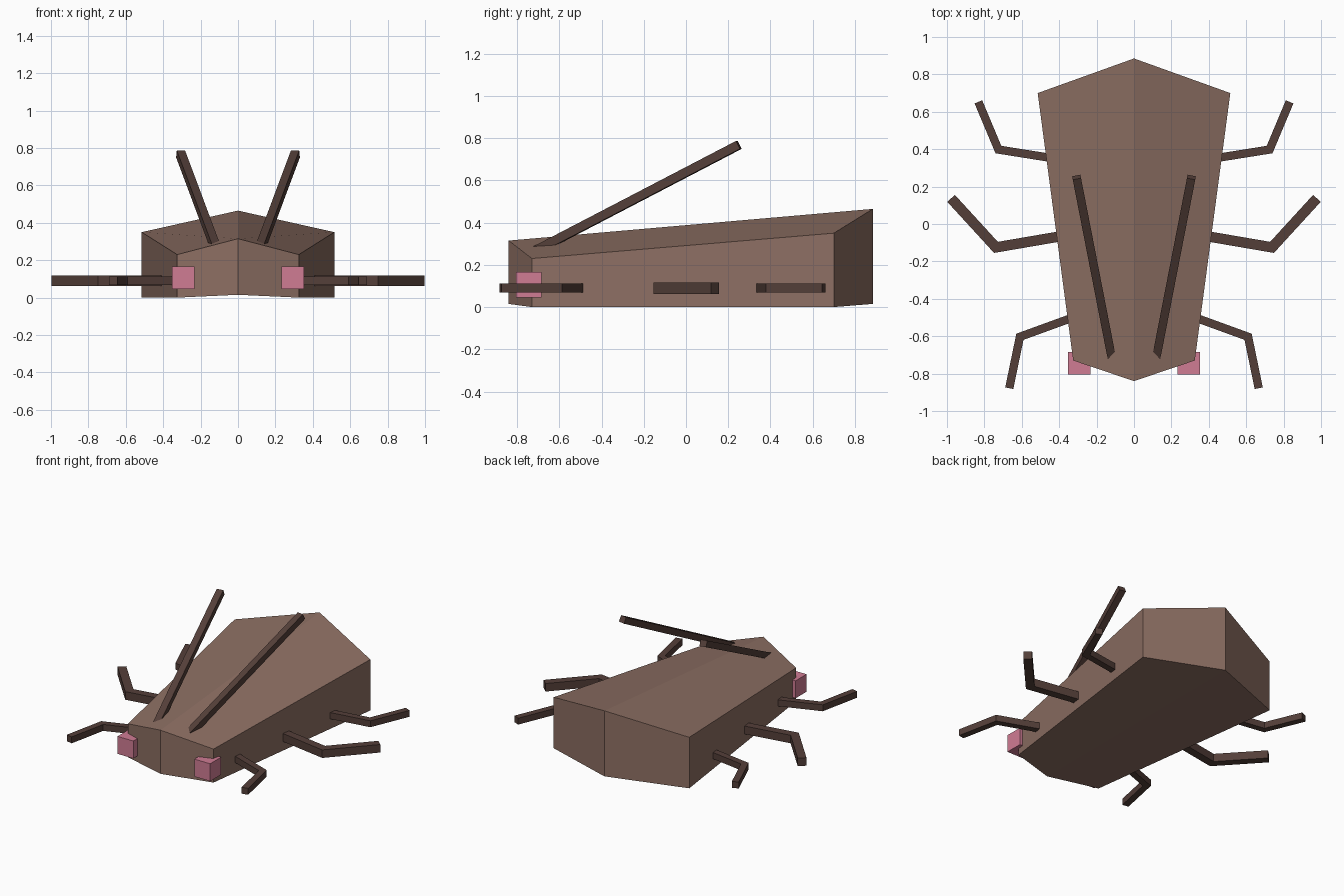
import bpy, bmesh
from mathutils import Vector

cube = bpy.data.objects.get("Cube")
if cube:
    bpy.data.objects.remove(cube, do_unlink=True)


def material(name, rgb):
    lin = [((c / 255 + 0.055) / 1.055) ** 2.4 for c in rgb] + [1.0]
    m = bpy.data.materials.new(name)
    m.use_nodes = True
    m.diffuse_color = lin
    m.node_tree.nodes["Principled BSDF"].inputs["Base Color"].default_value = lin
    return m


BROWN = material("shell_brown", (141, 111, 99))
DARK = material("limb_dark_brown", (84, 63, 57))
PINK = material("eye_pink", (208, 124, 148))


def finish(name, bm, mat, mirror=False):
    bmesh.ops.recalc_face_normals(bm, faces=bm.faces)
    me = bpy.data.meshes.new(name)
    bm.to_mesh(me)
    bm.free()
    me.materials.append(mat)
    ob = bpy.data.objects.new(name, me)
    bpy.context.collection.objects.link(ob)
    if mirror:
        mod = ob.modifiers.new("mirror", 'MIRROR')
        mod.use_mirror_merge = False
    return ob


def rod(name, points, width, height):
    """Square rod along a path, with mitred bends, mirrored in x."""
    pts = [Vector(p) for p in points]
    dirs = [(b - a).normalized() for a, b in zip(pts, pts[1:])]
    bm = bmesh.new()
    rings = []
    for i, p in enumerate(pts):
        before, after = dirs[max(i - 1, 0)], dirs[min(i, len(dirs) - 1)]
        t = (before + after).normalized()
        side = t.cross(Vector((0, 0, 1))).normalized()
        up = side.cross(t)
        side = side * (width / 2 / t.dot(after))
        up = up * (height / 2)
        rings.append([bm.verts.new(p + side * a + up * b)
                      for a, b in ((-1, -1), (1, -1), (1, 1), (-1, 1))])
    for r, s in zip(rings, rings[1:]):
        for k in range(4):
            n = (k + 1) % 4
            bm.faces.new((r[k], r[n], s[n], s[k]))
    bm.faces.new(rings[0])
    bm.faces.new(rings[-1])
    return finish(name, bm, DARK, True)


# Body: wedge with a ridge along the middle; columns are (x, y, bottom, top)
columns = [(0, -0.84, 0.015, 0.315), (0.325, -0.73, 0, 0.23),
           (0.515, 0.70, 0, 0.35), (0, 0.885, 0.015, 0.465),
           (-0.515, 0.70, 0, 0.35), (-0.325, -0.73, 0, 0.23)]
bm = bmesh.new()
low = [bm.verts.new((x, y, b)) for x, y, b, t in columns]
top = [bm.verts.new((x, y, t)) for x, y, b, t in columns]
for i in range(6):
    j = (i + 1) % 6
    bm.faces.new((low[i], low[j], top[j], top[i]))
for ring in (low, top):
    bm.faces.new(ring[0:4])
    bm.faces.new((ring[0], ring[3], ring[4], ring[5]))
finish("body", bm, BROWN)

# Eyes: cubes at the front corners
bm = bmesh.new()
bmesh.ops.create_cube(bm, size=0.12)
bmesh.ops.translate(bm, verts=bm.verts, vec=(0.292, -0.745, 0.105))
finish("eyes", bm, PINK, True)

# Legs: three bent pairs, starting inside the body
for name, path, size in (
        ("front_legs", [(0.25, -0.472), (0.61, -0.603), (0.667, -0.878)], 0.044),
        ("middle_legs", [(0.30, -0.05), (0.738, -0.125), (0.978, 0.137)], 0.055),
        ("back_legs", [(0.38, 0.343), (0.725, 0.398), (0.832, 0.653)], 0.044)):
    rod(name, [(x, y, 0.09) for x, y in path], size, size)

# Antennae: straight rods leaning back and outward
rod("antennae", [(0.118, -0.72, 0.263), (0.307, 0.25, 0.768)], 0.045, 0.042)
